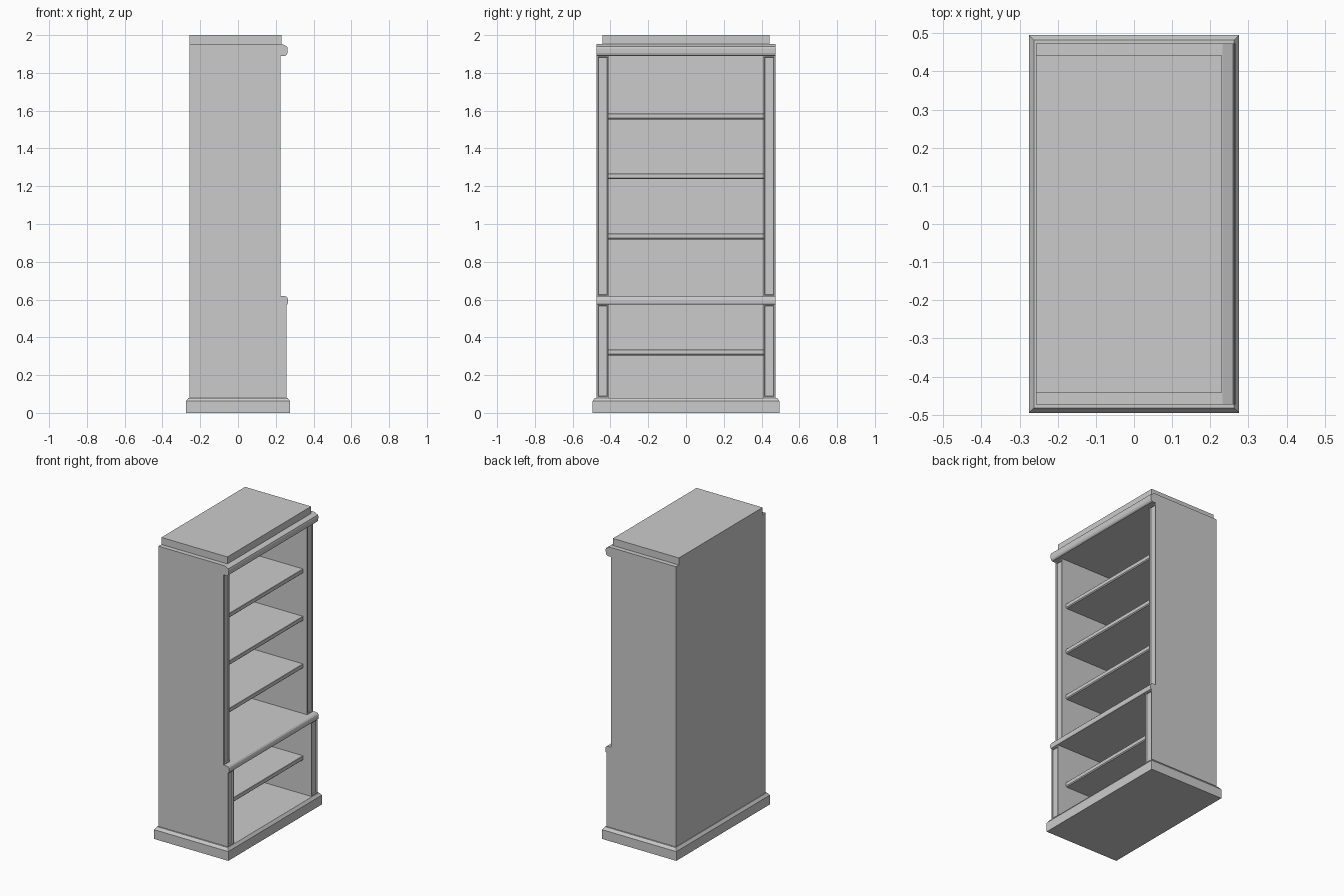
import bpy, bmesh

if "Cube" in bpy.data.objects:
    bpy.data.objects.remove(bpy.data.objects["Cube"])

BACK, UPPER, LOWER = -0.257, 0.225, 0.257   # x of back, upper and lower fronts
W_OUT, W_IN = 0.473, 0.409                  # outer and inner half widths


def finish(bm, name):
    bmesh.ops.recalc_face_normals(bm, faces=bm.faces[:])
    mesh = bpy.data.meshes.new(name)
    bm.to_mesh(mesh)
    bm.free()
    obj = bpy.data.objects.new(name, mesh)
    bpy.context.collection.objects.link(obj)
    return obj


def prism(profile, y0, y1):
    """Extrude an (x, z) profile from y0 to y1."""
    bm = bmesh.new()
    face = bm.faces.new([bm.verts.new((x, y0, z)) for x, z in profile])
    ext = bmesh.ops.extrude_face_region(bm, geom=[face])["geom"]
    verts = [v for v in ext if isinstance(v, bmesh.types.BMVert)]
    bmesh.ops.translate(bm, verts=verts, vec=(0, y1 - y0, 0))
    bmesh.ops.recalc_face_normals(bm, faces=bm.faces[:])
    return bm


def box(name, x0, x1, half_y, z0, z1):
    return finish(prism([(x0, z0), (x1, z0), (x1, z1), (x0, z1)], -half_y, half_y), name)


# plinth with a sloped top rim
bm = prism([(-0.275, 0), (0.275, 0), (0.275, 0.062), (-0.275, 0.062)], -0.495, 0.495)
bm.normal_update()
top = max(bm.faces, key=lambda f: f.normal.z)
bmesh.ops.inset_individual(bm, faces=[top], thickness=0.019)
bmesh.ops.translate(bm, verts=top.verts[:], vec=(0, 0, 0.018))
finish(bm, "plinth")

# side walls, stepped at the front, with sunk panels on the front edges
wall = [(BACK, 0.08), (LOWER, 0.08), (LOWER, 0.575), (UPPER, 0.575),
        (UPPER, 0.618), (UPPER, 1.89), (BACK, 1.89)]
for side, s in (("left", -1), ("right", 1)):
    bm = prism(wall, s * W_IN, s * W_OUT)
    bm.normal_update()
    fronts = [f for f in bm.faces if f.normal.x > 0.9 and f.calc_area() > 0.01]
    bmesh.ops.inset_individual(bm, faces=fronts, thickness=0.010)
    bmesh.ops.inset_individual(bm, faces=fronts, thickness=0.002, depth=-0.008)
    finish(bm, side + "_side_wall")

# back panel
box("back_panel", BACK, -0.235, W_IN, 0.08, 1.89)

# loose shelves with small bevels on the front edge
for i, z in enumerate((0.336, 0.950, 1.268, 1.585)):
    b, x0, x1, h = 0.006, -0.235, 0.195, 0.031
    outline = [(x0, z - h), (x1 - b, z - h), (x1, z - h + b), (x1, z - 0.002),
               (x1 - 0.002, z), (x0, z)]
    finish(prism(outline, -W_IN, W_IN), f"shelf_{i + 1}")

# fixed middle shelf and its rounded moulding
box("middle_shelf", -0.235, UPPER, W_IN, 0.575, 0.618)
nose = [(UPPER, 0.575), (0.261, 0.575), (0.265, 0.580), (0.266, 0.595),
        (0.263, 0.608), (0.256, 0.616), (0.248, 0.618), (UPPER, 0.618)]
finish(prism(nose, -W_OUT, W_OUT), "middle_moulding")

# top board with the cornice along its front
cornice = [(BACK, 1.89), (0.250, 1.89), (0.258, 1.896), (0.262, 1.906),
           (0.263, 1.930), (0.260, 1.940), (0.232, 1.953), (BACK, 1.953)]
finish(prism(cornice, -W_OUT, W_OUT), "top_board_cornice")

# raised cap
box("top_cap", BACK, 0.231, 0.442, 1.953, 2.0)
